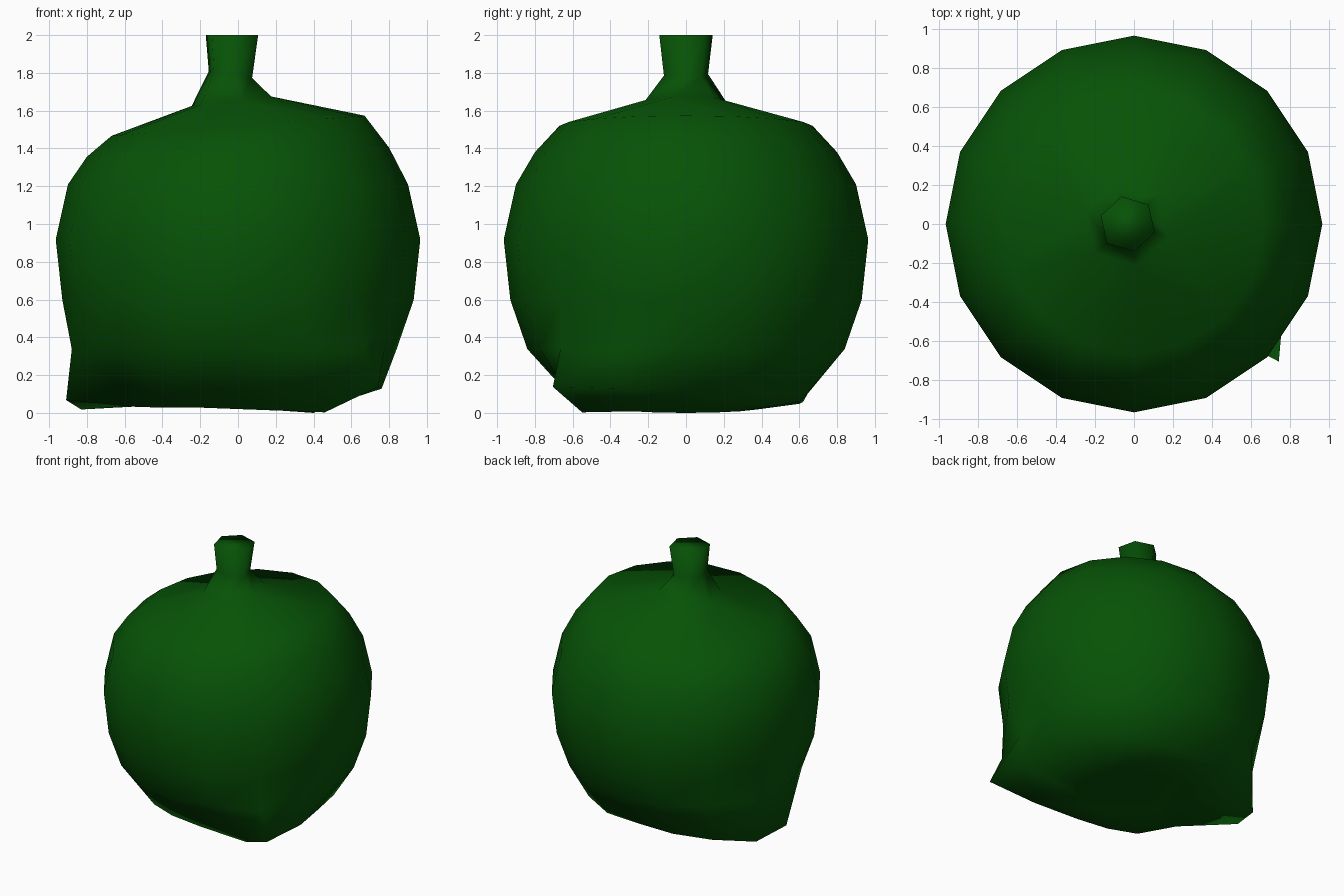
import bpy, bmesh, math

if "Cube" in bpy.data.objects:
    bpy.data.objects.remove(bpy.data.objects["Cube"])

green = bpy.data.materials.new("dark_green")
green.diffuse_color = (0.002, 0.085, 0.002, 1)
green.use_nodes = True
green.node_tree.nodes["Principled BSDF"].inputs["Base Color"].default_value = green.diffuse_color


def ring(sides, radius, z, phase=0.0, cx=0.0, tilt=0.0, bumps={}):
    pts = []
    for i in range(sides):
        a = phase + math.tau * i / sides
        r = radius + bumps.get(i, 0)
        x, y = r * math.cos(a), r * math.sin(a)
        pts.append((cx + x, y, z + tilt * x))
    return pts


def loft(bm, rings):
    """Skin a stack of equal-length point rings; return first and last row."""
    rows = [[bm.verts.new(p) for p in pts] for pts in rings]
    n = len(rows[0])
    for low, high in zip(rows, rows[1:]):
        for i in range(n):
            j = (i + 1) % n
            bm.faces.new((low[i], low[j], high[j], high[i]))
    return rows[0], rows[-1]


def row_edges(bm, row):
    return [bm.edges.get((row[i - 1], row[i])) for i in range(len(row))]


# Fruit body: uneven resting edge with two pulled-out corners
base = [(.70, 0, .12), (.64, .27, .11), (.49, .50, .09), (.26, .60, .06),
        (-.02, .60, .05), (-.32, .62, .06), (-.62, .56, .07), (-.83, .32, .02),
        (-.91, .06, .07), (-.56, -.20, .035), (-.41, -.45, .03), (-.20, -.53, .03),
        (.06, -.55, .02), (.46, -.55, .005), (.742, -.705, .14), (.76, -.31, .13)]
N = len(base)
bm = bmesh.new()
bottom, shoulder = loft(bm, [
    ring(N, .40, .03, tilt=-.07),
    base,
    ring(N, .84, .34, bumps={7: .04, 8: .04, 14: .10}),
    ring(N, .93, .60),
    ring(N, .965, .92),
    ring(N, .90, 1.21),
    ring(N, .80, 1.38, tilt=.03),
    ring(N, .67, 1.52, tilt=.08)])
bm.faces.new(bottom)

# Stem: six-sided, flaring out of the dished top
ph = math.radians(103)
root, tip = loft(bm, [
    ring(6, .22, 1.65, ph, -.035, .12),
    ring(6, .12, 1.79, ph, -.04, -.15),
    ring(6, .145, 2.0, ph, -.032)])
bm.faces.new(tip)

# Join the stem root to the shoulder
bmesh.ops.bridge_loops(bm, edges=row_edges(bm, shoulder) + row_edges(bm, root))
bmesh.ops.recalc_face_normals(bm, faces=bm.faces)
# Settle on the ground
low = min(v.co.z for v in bm.verts)
for v in bm.verts:
    if v.co.z < 1:
        v.co.z -= low

mesh = bpy.data.meshes.new("fruit_with_stem")
bm.to_mesh(mesh)
bm.free()
for p in mesh.polygons:
    p.use_smooth = True
mesh.materials.append(green)
fruit = bpy.data.objects.new("fruit_with_stem", mesh)
bpy.context.collection.objects.link(fruit)
